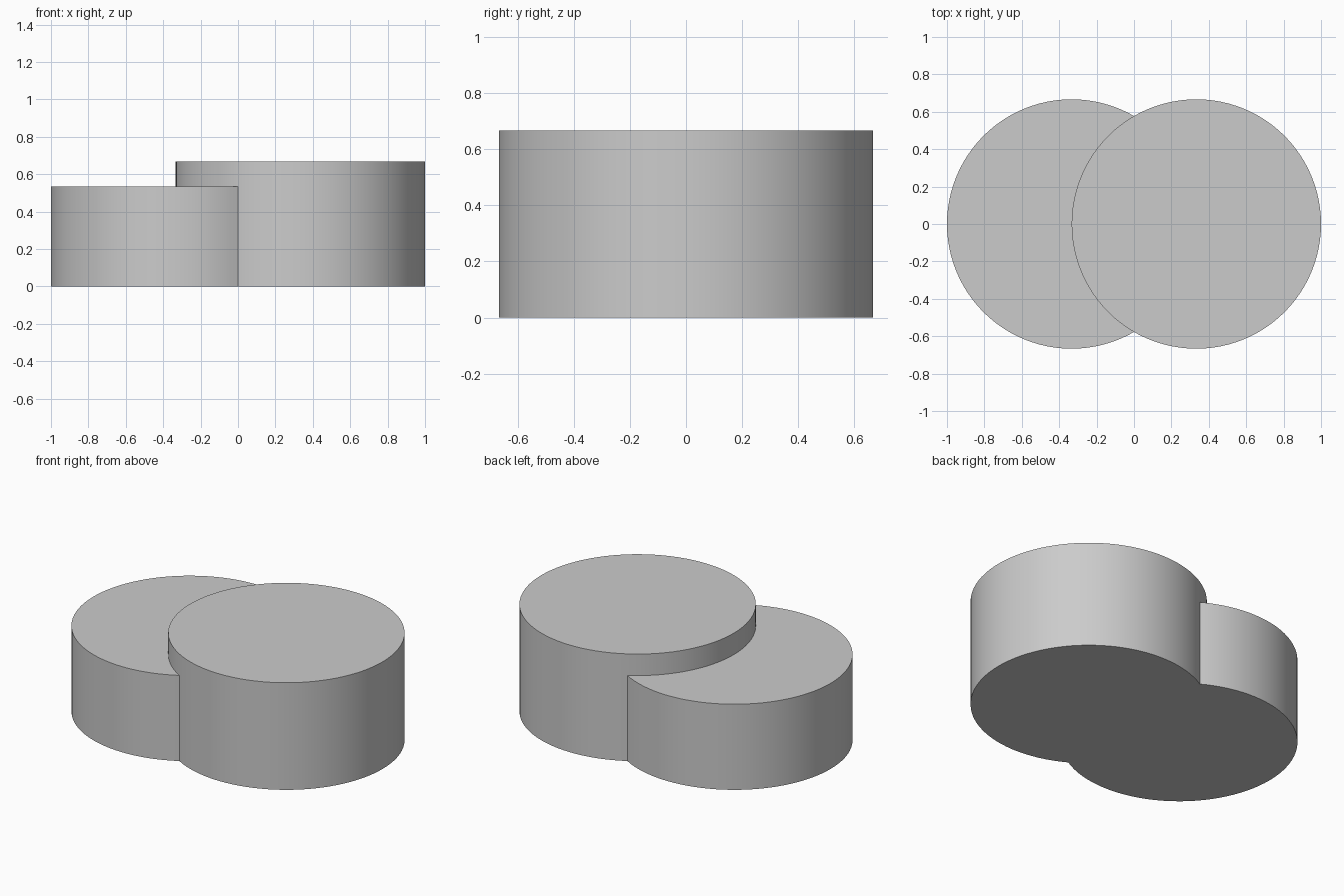
import bpy
import bmesh
from math import cos, sin, radians

if "Cube" in bpy.data.objects:
    bpy.data.objects.remove(bpy.data.objects["Cube"], do_unlink=True)

RADIUS = 2 / 3
OFFSET = 1 / 3
STEPS_PER_TURN = 96

grey = bpy.data.materials.new("plain grey")
grey.use_nodes = True
grey.diffuse_color = (0.6, 0.6, 0.6, 1)
grey.node_tree.nodes["Principled BSDF"].inputs["Base Color"].default_value = (0.6, 0.6, 0.6, 1)


def arc(cx, start, end):
    """Points along an arc about (cx, 0), from start to end in degrees."""
    n = round(abs(end - start) / 360 * STEPS_PER_TURN)
    angles = [radians(start + (end - start) * i / n) for i in range(n + 1)]
    return [(cx + RADIUS * cos(a), RADIUS * sin(a)) for a in angles]


def prism(name, outline, height):
    """Upright solid with the given counter-clockwise outline."""
    bm = bmesh.new()
    base = bm.faces.new([bm.verts.new((x, y, 0)) for x, y in outline])
    top = bmesh.ops.extrude_face_region(bm, geom=[base], use_keep_orig=True)["geom"]
    verts = [v for v in top if isinstance(v, bmesh.types.BMVert)]
    bmesh.ops.translate(bm, verts=verts, vec=(0, 0, height))
    bmesh.ops.recalc_face_normals(bm, faces=bm.faces)
    mesh = bpy.data.meshes.new(name)
    bm.to_mesh(mesh)
    bm.free()
    mesh.materials.append(grey)
    obj = bpy.data.objects.new(name, mesh)
    bpy.context.collection.objects.link(obj)
    bpy.ops.object.select_all(action="DESELECT")
    obj.select_set(True)
    bpy.context.view_layer.objects.active = obj
    bpy.ops.object.shade_smooth_by_angle(angle=radians(30))


# Tall full disc
prism("tall_disc", arc(OFFSET, 0, 360)[:-1], RADIUS)

# Lower disc, cut to a crescent that hugs the tall one
crescent = arc(-OFFSET, 60, 300) + arc(OFFSET, 240, 120)[1:-1]
prism("low_disc", crescent, 0.533)
